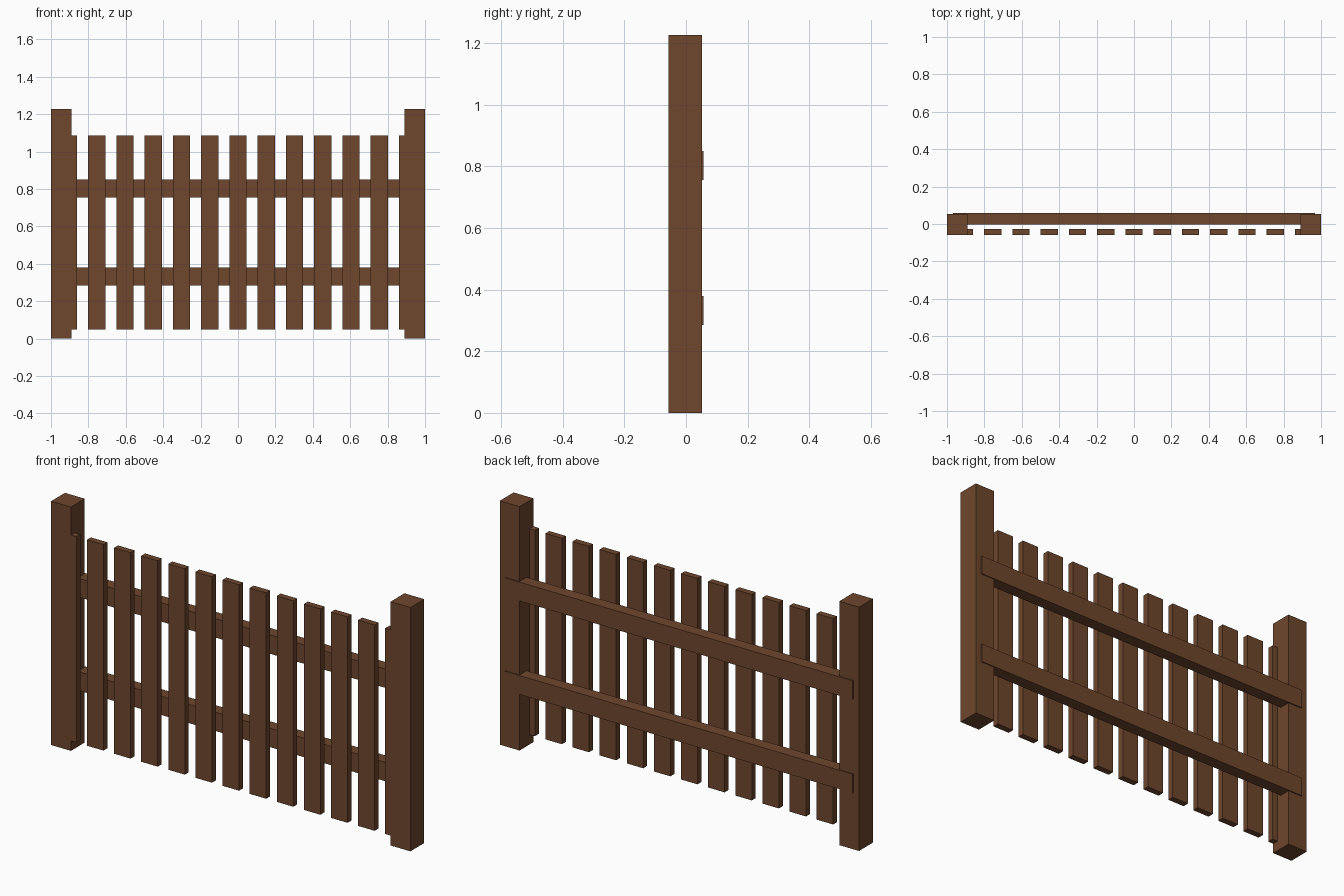
import bpy

if "Cube" in bpy.data.objects:
    bpy.data.objects.remove(bpy.data.objects["Cube"])

wood = bpy.data.materials.new("brown_wood")
wood.diffuse_color = (0.156, 0.061, 0.026, 1.0)
wood.use_nodes = True
wood.node_tree.nodes["Principled BSDF"].inputs["Base Color"].default_value = wood.diffuse_color


def box(name, x, y, z):
    """Box spanning the given (low, high) range on each axis."""
    bpy.ops.mesh.primitive_cube_add(size=1, location=[sum(r) / 2 for r in (x, y, z)])
    ob = bpy.context.object
    ob.name = name
    ob.scale = [r[1] - r[0] for r in (x, y, z)]
    bpy.ops.object.transform_apply(location=False, rotation=False, scale=True)
    ob.data.materials.append(wood)
    return ob


FRONT, BACK = -0.0575, 0.0575

# Square end posts
for side, x in (("left", (-1.0, -0.89)), ("right", (0.89, 1.0))):
    box(side + "_post", x, (FRONT, 0.0525), (0.0, 1.227))

# Two horizontal rails, slightly proud of the posts at the back
for level, z in (("lower", (0.285, 0.38)), ("upper", (0.755, 0.85))):
    box(level + "_rail", (-0.968, 0.968), (-0.004, BACK), z)

# Thirteen pickets, front faces flush with the posts; outer two run into them
for i in range(13):
    cx = (i - 6) * 0.151
    box(f"picket_{i + 1}", (cx - 0.046, cx + 0.046), (FRONT, -0.026), (0.05, 1.086))
